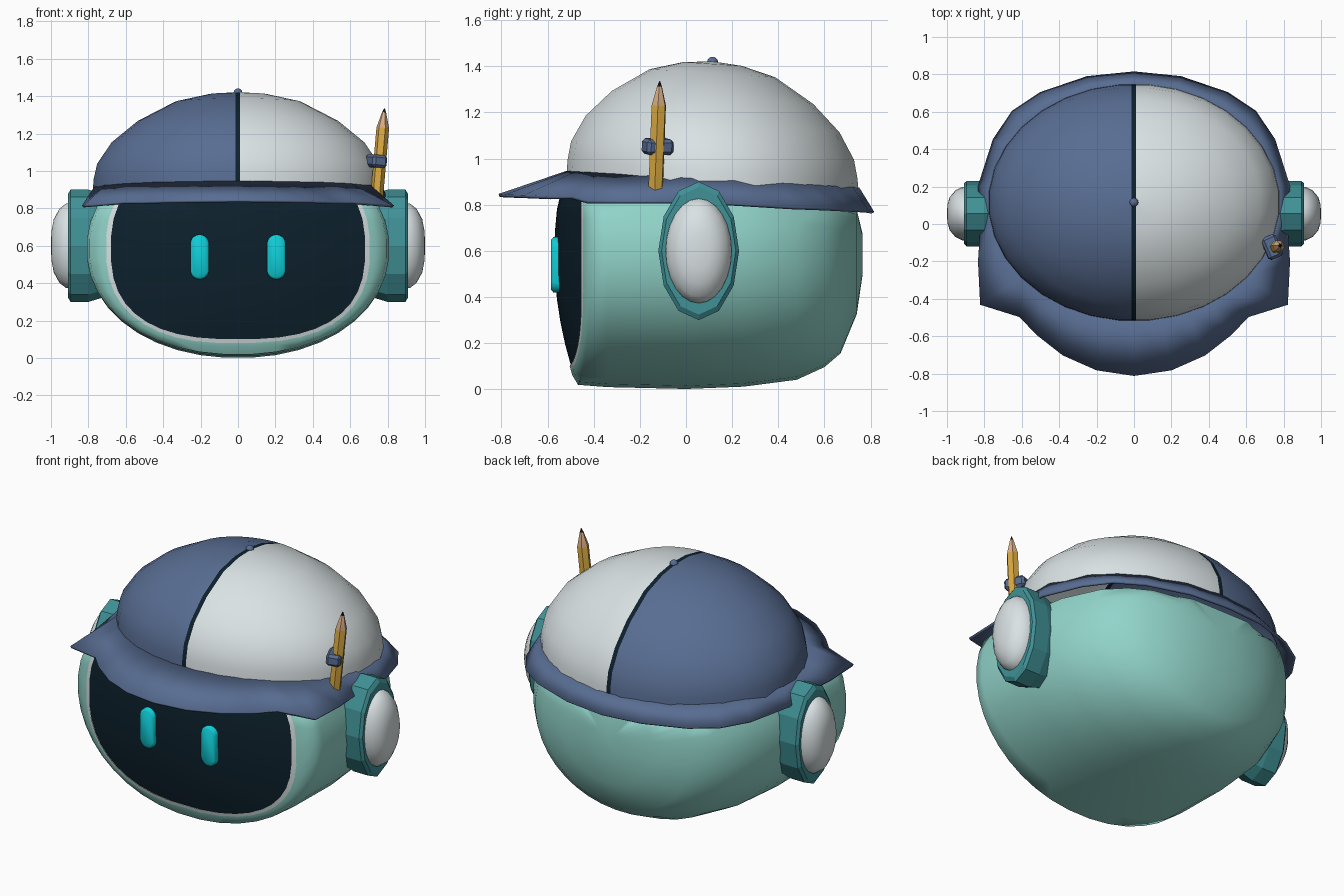
import bpy, bmesh, math
from mathutils import Matrix, Vector

if "Cube" in bpy.data.objects:
    bpy.data.objects.remove(bpy.data.objects["Cube"])


def material(name, r, g, b):
    m = bpy.data.materials.new(name)
    m.diffuse_color = (r, g, b, 1)
    m.use_nodes = True
    m.node_tree.nodes["Principled BSDF"].inputs["Base Color"].default_value = m.diffuse_color
    return m


MINT = material("mint", 0.285, 0.66, 0.59)
WHITE = material("off_white", 0.70, 0.76, 0.775)
BLUE = material("slate_blue", 0.098, 0.153, 0.288)
TEAL = material("teal", 0.051, 0.283, 0.305)
DARK = material("dark_navy", 0.004, 0.015, 0.026)
CYAN = material("cyan", 0.005, 0.61, 0.68)
YELLOW = material("pencil_yellow", 0.68, 0.39, 0.053)
WOOD = material("bare_wood", 0.71, 0.43, 0.24)
LEAD = material("lead", 0.012, 0.012, 0.015)


def finish(name, bm, mats, smooth=True):
    bmesh.ops.recalc_face_normals(bm, faces=bm.faces)
    me = bpy.data.meshes.new(name)
    bm.to_mesh(me)
    bm.free()
    for m in mats:
        me.materials.append(m)
    ob = bpy.data.objects.new(name, me)
    bpy.context.collection.objects.link(ob)
    if smooth:
        bpy.ops.object.select_all(action='DESELECT')
        ob.select_set(True)
        bpy.context.view_layer.objects.active = ob
        bpy.ops.object.shade_smooth_by_angle(angle=math.radians(50))
    return ob


def loft(rings, first=True, last=True, band_mats=None):
    """Skin a list of equal point rings, with optional end caps."""
    bm = bmesh.new()
    vs = [[bm.verts.new(p) for p in ring] for ring in rings]
    n = len(rings[0])
    for k in range(len(vs) - 1):
        for i in range(n):
            j = (i + 1) % n
            f = bm.faces.new((vs[k][i], vs[k][j], vs[k + 1][j], vs[k + 1][i]))
            f.material_index = band_mats[k] if band_mats else 0
    if first:
        bm.faces.new(vs[0])
    if last:
        f = bm.faces.new(vs[-1])
        f.material_index = band_mats[-1] if band_mats else 0
    return bm


def oval(a, b, n=2.0, count=40):
    """Superellipse points in 2D."""
    pts = []
    for i in range(count):
        t = 2 * math.pi * (i + 0.5) / count
        c, s = math.cos(t), math.sin(t)
        pts.append((a * math.copysign(abs(c) ** (2 / n), c),
                    b * math.copysign(abs(s) ** (2 / n), s)))
    return pts


CZ = 0.585  # height of the head's middle


def front_y(x, dz):
    return -0.565 + 0.26 * x * x + 0.3 * dz * dz


def head_ring(a, b, n, y=None, shift=0.0):
    """Section of the head, cut off under the cap."""
    ring = []
    for x, dz in oval(a, b, n):
        yy = front_y(x, dz) + shift if y is None else y
        ring.append((x, yy, min(CZ + dz, 0.815 - 0.05 * yy)))
    return ring


# Head shell with rounded back
shell = [head_ring(0.705, 0.505, 2.5, shift=-0.012),
         head_ring(0.735, 0.525, 2.4, shift=-0.012),
         head_ring(0.795, 0.567, 2.15)]
for y, a, b in ((-0.34, 0.81, 0.577), (0, 0.81, 0.585), (0.25, 0.785, 0.575),
                (0.48, 0.69, 0.545), (0.60, 0.59, 0.49), (0.67, 0.49, 0.43),
                (0.74, 0.30, 0.26), (0.765, 0.1, 0.09)):
    shell.append(head_ring(a, b, 2.1, y))
finish("head_shell", loft(shell, first=False), [MINT])

# Pale trim around the face screen
finish("face_trim", loft([head_ring(0.707, 0.507, 2.5, shift=-0.012),
                          head_ring(0.68, 0.485, 2.6, shift=-0.012)],
                         False, False), [WHITE])

# Bulging face screen
finish("face_screen", loft([head_ring(0.685 * k, 0.488 * k, 2.6, shift=-0.006)
                            for k in (1, 0.8, 0.6, 0.4, 0.2, 0.03)],
                           first=False), [DARK])


# Eyes
def capsule(cx, w, h, y):
    pts = []
    for i in range(24):
        t = 2 * math.pi * (i + 0.5) / 24
        off = math.copysign(h - w, math.sin(t))
        pts.append((cx + w * math.cos(t), y, 0.54 + off + w * math.sin(t)))
    return pts


for side, label in ((-1, "left"), (1, "right")):
    cx = side * 0.205
    finish(label + "_eye", loft([capsule(cx, 0.05, 0.12, -0.52),
                                 capsule(cx, 0.05, 0.12, -0.575),
                                 capsule(cx, 0.042, 0.108, -0.585)]), [CYAN])

    # Ear pad and its rounded cover
    def ear_ring(x, k, ry, rz, count):
        return [(side * x, 0.055 + u, 0.6 + v)
                for u, v in [(ry * k * math.sin(2 * math.pi * i / count),
                              rz * k * math.cos(2 * math.pi * i / count))
                             for i in range(count)]]
    finish(label + "_ear_pad",
           loft([ear_ring(x, k, 0.175, 0.30, 12) for x, k in
                 ((0.70, 0.9), (0.77, 0.97), (0.80, 1), (0.895, 1), (0.91, 0.92))]),
           [TEAL], smooth=False)
    finish(label + "_ear_cover",
           loft([ear_ring(x, k, 0.145, 0.23, 24) for x, k in
                 ((0.89, 1), (0.92, 0.98), (0.955, 0.86), (0.985, 0.62),
                  (0.997, 0.35), (1.0, 0.08))]), [WHITE])

# Cap crown: two colour halves with a dark centre seam
CY, RX, RY = 0.115, 0.78, 0.635


def crown_ring(s, z):
    return [(RX * s * c, CY + RY * s * d, z - 0.065 * RY * s * d)
            for c, d in oval(1, 1, count=32)]


bm = loft([crown_ring(s, z) for s, z in
           ((1.0, 0.885), (0.995, 0.95), (0.97, 1.035), (0.87, 1.15), (0.69, 1.265),
            (0.43, 1.37), (0.2, 1.41), (0.02, 1.42))], first=False)
for x in (-0.014, 0.012):
    bmesh.ops.bisect_plane(bm, geom=bm.verts[:] + bm.edges[:] + bm.faces[:],
                           plane_co=(x, 0, 0), plane_no=(1, 0, 0))
for f in bm.faces:
    x = f.calc_center_median().x
    f.material_index = 0 if x < -0.014 else (1 if x > 0.012 else 2)
finish("cap_crown", bm, [BLUE, WHITE, DARK])

# Cap button
bm = bmesh.new()
bmesh.ops.create_uvsphere(bm, u_segments=12, v_segments=8, radius=0.024,
                          matrix=Matrix.Translation((0, 0.115, 1.417)))
finish("cap_button", bm, [BLUE])

# Cap brim: visor in front, pointed side corners, sloping skirt behind
half = [(0, -0.81, 0.84), (0.2, -0.78, 0.838), (0.38, -0.70, 0.835),
        (0.52, -0.59, 0.83), (0.61, -0.495, 0.83), (0.82, -0.43, 0.812),
        (0.83, -0.2, 0.81), (0.815, 0.0, 0.81), (0.83, 0.2, 0.80),
        (0.75, 0.45, 0.785), (0.65, 0.6, 0.78), (0.5, 0.7, 0.775),
        (0.25, 0.785, 0.77), (0, 0.81, 0.765)]
outer = half + [(-x, y, z) for x, y, z in half[-2:0:-1]]
inner = []
for x, y, z in outer:
    d = Vector((x / RX, (y - CY) / RY)).normalized() * 0.992
    yy = CY + RY * d.y
    inner.append((RX * d.x, yy, 0.912 - 0.055 * yy))
brim = finish("cap_brim", loft([inner, outer], False, False), [BLUE])
solid = brim.modifiers.new("thickness", 'SOLIDIFY')
solid.thickness = 0.014
solid.offset = 0

# Pencil tucked in the cap
base, tip = Vector((0.742, -0.132, 0.86)), Vector((0.783, -0.114, 1.335))
tilt = (tip - base).to_track_quat('Z', 'Y').to_matrix().to_4x4()
length = (tip - base).length


def pencil_ring(k, r):
    return [Matrix.Translation(base) @ tilt @ Vector(
        (r * math.cos(i * math.pi / 3), r * math.sin(i * math.pi / 3), k * length))
        for i in range(6)]


finish("pencil", loft([pencil_ring(k, r) for k, r in
                       ((0, 0.034), (0.78, 0.034), (0.955, 0.011), (1, 0.002))],
                      band_mats=[0, 1, 2, 2]), [YELLOW, WOOD, LEAD])

# Loop holding the pencil
bm = bmesh.new()
bmesh.ops.create_cube(bm, size=1, matrix=Matrix.Translation((0.738, -0.123, 1.052))
                      @ tilt @ Matrix.Diagonal((0.125, 0.084, 0.068, 1)))
bmesh.ops.bevel(bm, geom=bm.edges[:], offset=0.014, segments=1, affect='EDGES')
finish("pencil_loop", bm, [BLUE], smooth=False)
